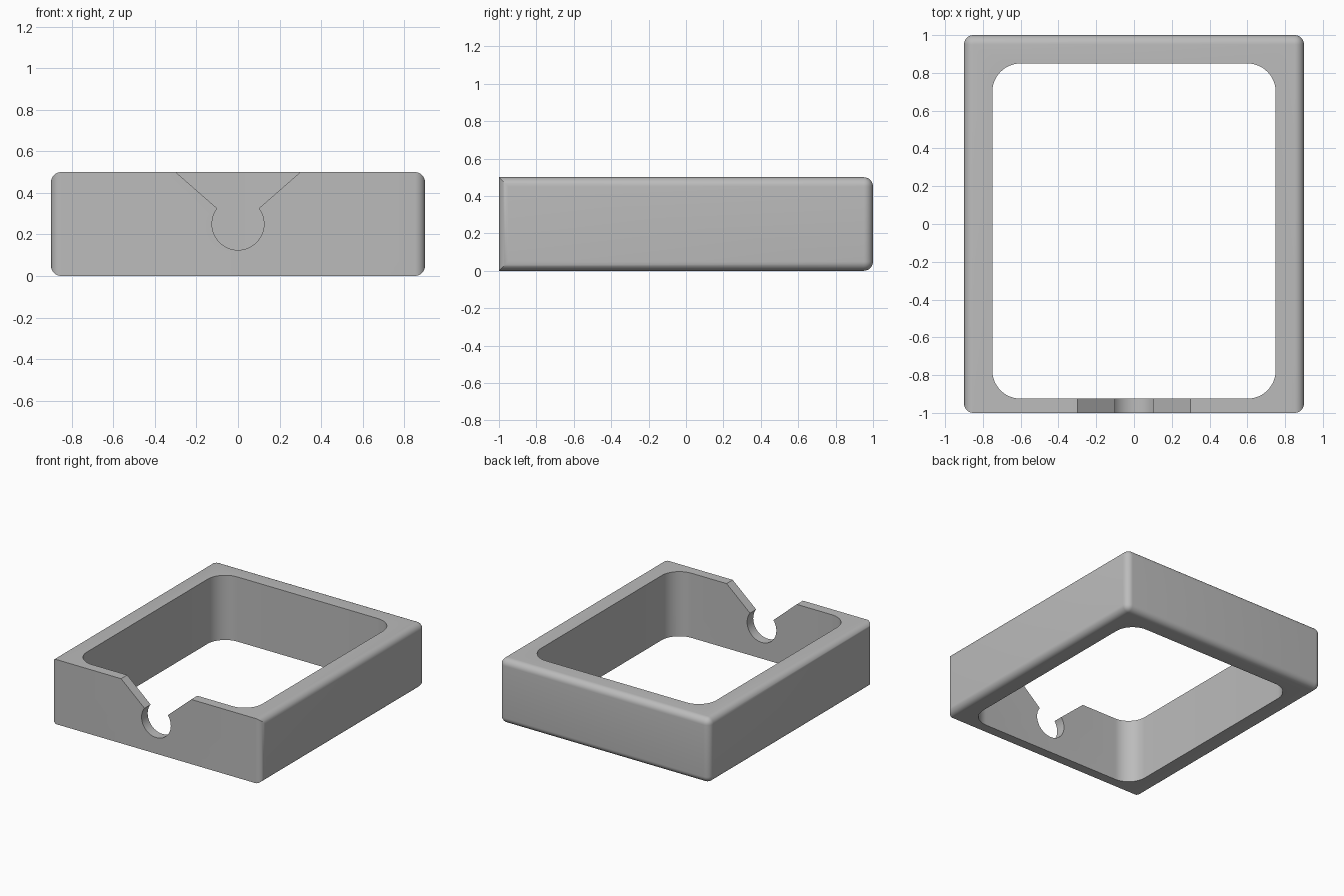
import bpy
import bmesh
from math import sin, cos, pi, radians, atan2
from mathutils import Vector

if "Cube" in bpy.data.objects:
    bpy.data.objects.remove(bpy.data.objects["Cube"], do_unlink=True)

WIDTH, LENGTH, HEIGHT = 1.8, 2.0, 0.5
FILLET = 0.05

grey = bpy.data.materials.new("plain grey")
grey.use_nodes = True
colour = (0.5, 0.5, 0.5, 1)
grey.diffuse_color = colour
grey.node_tree.nodes["Principled BSDF"].inputs["Base Color"].default_value = colour


def add_object(name, bm):
    bmesh.ops.recalc_face_normals(bm, faces=bm.faces)
    mesh = bpy.data.meshes.new(name)
    bm.to_mesh(mesh)
    bm.free()
    mesh.materials.append(grey)
    obj = bpy.data.objects.new(name, mesh)
    bpy.context.collection.objects.link(obj)
    return obj


def prism(name, outline, direction):
    """Closed outline of 3D points swept along a direction."""
    bm = bmesh.new()
    face = bm.faces.new([bm.verts.new(p) for p in outline])
    swept = bmesh.ops.extrude_face_region(bm, geom=[face], use_keep_orig=True)
    verts = [g for g in swept["geom"] if isinstance(g, bmesh.types.BMVert)]
    bmesh.ops.translate(bm, verts=verts, vec=direction)
    return add_object(name, bm)


def arc(cx, cy, radius, start, end, steps):
    angles = [start + (end - start) * i / steps for i in range(steps + 1)]
    return [(cx + radius * cos(a), cy + radius * sin(a)) for a in angles]


# Outer block: every edge filleted except the front top and bottom edges
bm = bmesh.new()
bmesh.ops.create_cube(bm, size=1)
for v in bm.verts:
    v.co = Vector((v.co.x * WIDTH, v.co.y * LENGTH, (v.co.z + 0.5) * HEIGHT))


def is_sharp(edge):
    a, b = (v.co for v in edge.verts)
    return a.y < 0 and b.y < 0 and abs(a.z - b.z) < 0.01


bmesh.ops.bevel(bm, geom=[e for e in bm.edges if not is_sharp(e)], offset=FILLET,
                segments=8, profile=0.5, affect='EDGES', clamp_overlap=True)
frame = add_object("frame", bm)

# Opening through the block, with rounded corners
half, front, back, r = 0.75, -0.925, 0.85, 0.15
corners = [(half - r, back - r), (r - half, back - r),
           (r - half, front + r), (half - r, front + r)]
outline = []
for i, (x, y) in enumerate(corners):
    outline += arc(x, y, r, i * pi / 2, (i + 1) * pi / 2, 12)
opening = prism("opening_cutter", [(x, y, -0.1) for x, y in outline], (0, 0, 0.8))

# Keyhole notch in the thin front wall: funnel leading to a round seat
mid, seat = HEIGHT / 2, 0.125
start = atan2(0.075, 0.1)
rise = 0.1
run = rise * 0.2 / 0.175
notch_outline = [(0.3 + run, HEIGHT + rise)]
notch_outline += arc(0, mid, seat, start, -pi - start, 40)
notch_outline += [(-0.3 - run, HEIGHT + rise)]
notch = prism("notch_cutter", [(x, -1.1, z) for x, z in notch_outline], (0, 0.3, 0))

# Cut both openings and tidy up
bpy.context.view_layer.objects.active = frame
for cutter in (opening, notch):
    cutter.hide_render = True
    mod = frame.modifiers.new("cut", 'BOOLEAN')
    mod.operation = 'DIFFERENCE'
    mod.solver = 'EXACT'
    mod.object = cutter
    bpy.ops.object.modifier_apply(modifier=mod.name)
    bpy.data.objects.remove(cutter, do_unlink=True)

bpy.ops.object.select_all(action='DESELECT')
frame.select_set(True)
bpy.ops.object.shade_smooth_by_angle(angle=radians(30))
